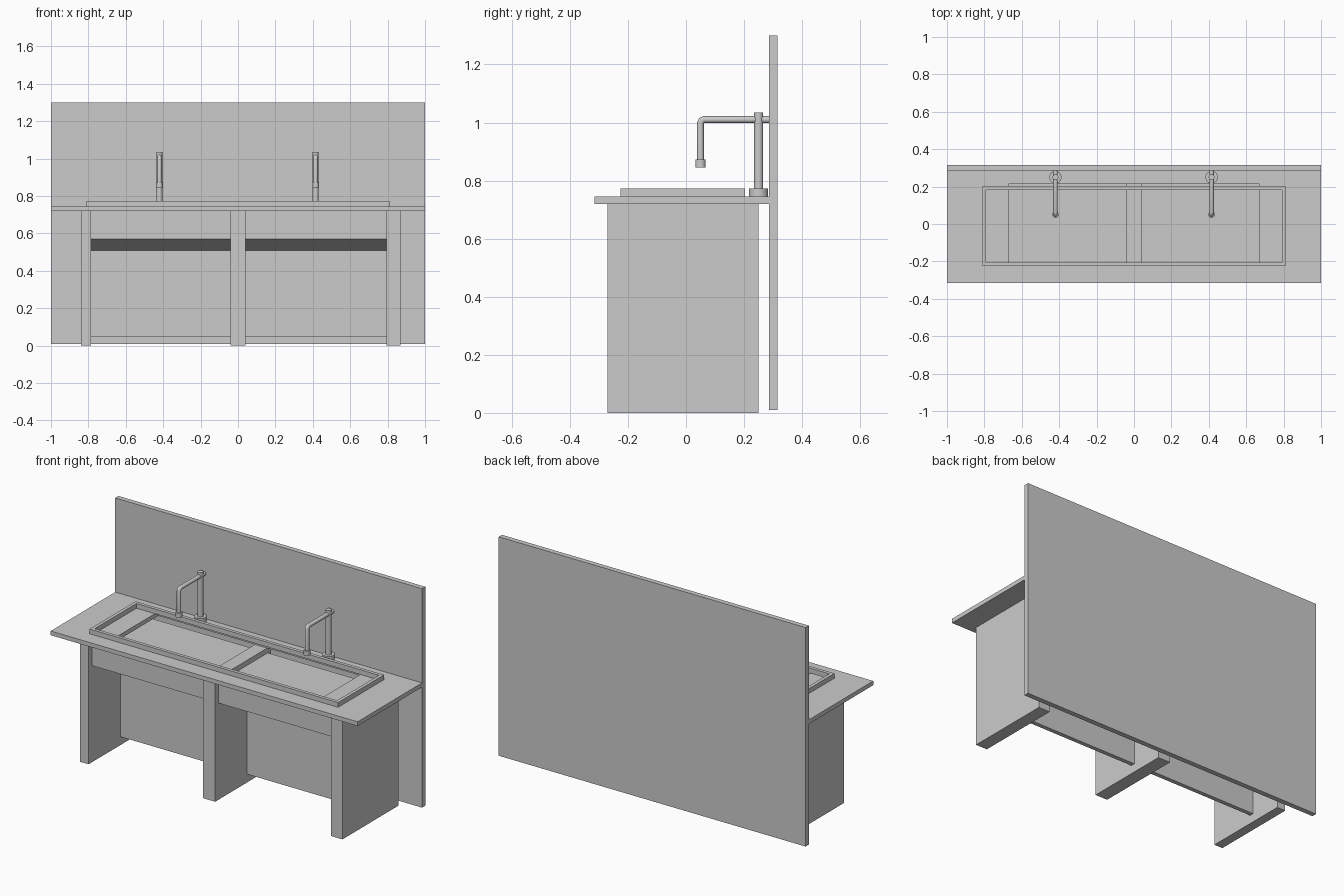
import bpy, bmesh, math
from mathutils import Vector

if "Cube" in bpy.data.objects:
    bpy.data.objects.remove(bpy.data.objects["Cube"])


def finish(name, bm):
    bmesh.ops.recalc_face_normals(bm, faces=bm.faces)
    me = bpy.data.meshes.new(name)
    bm.to_mesh(me)
    bm.free()
    ob = bpy.data.objects.new(name, me)
    bpy.context.collection.objects.link(ob)
    return ob


def box(name, x0, x1, y0, y1, z0, z1):
    bm = bmesh.new()
    bmesh.ops.create_cube(bm, size=1)
    for v in bm.verts:
        v.co = ((x0 + x1) / 2 + v.co.x * (x1 - x0),
                (y0 + y1) / 2 + v.co.y * (y1 - y0),
                (z0 + z1) / 2 + v.co.z * (z1 - z0))
    return finish(name, bm)


def frame(name, outer, inner, z0, z1):
    """Rectangular slab with a rectangular opening; rects are x0, x1, y0, y1."""
    bm = bmesh.new()
    loops = []
    for x0, x1, y0, y1 in (outer, inner):
        loops.append([bm.verts.new((x, y, z0)) for x, y in
                      ((x0, y0), (x1, y0), (x1, y1), (x0, y1))])
    for i in range(4):
        j = (i + 1) % 4
        bm.faces.new((loops[0][i], loops[0][j], loops[1][j], loops[1][i]))
    ext = bmesh.ops.extrude_face_region(bm, geom=bm.faces[:], use_keep_orig=True)
    for g in ext["geom"]:
        if isinstance(g, bmesh.types.BMVert):
            g.co.z = z1
    return finish(name, bm)


def prism(name, profile, x0, x1):
    """Extrude a (y, z) profile along x."""
    bm = bmesh.new()
    face = bm.faces.new([bm.verts.new((x0, y, z)) for y, z in profile])
    ext = bmesh.ops.extrude_face_region(bm, geom=[face], use_keep_orig=True)
    for g in ext["geom"]:
        if isinstance(g, bmesh.types.BMVert):
            g.co.x = x1
    return finish(name, bm)


def rod(name, a, b, r):
    a, b = Vector(a), Vector(b)
    d = b - a
    bpy.ops.mesh.primitive_cylinder_add(vertices=24, radius=r, depth=d.length,
                                        location=(a + b) / 2)
    ob = bpy.context.object
    ob.name = name
    ob.rotation_euler = d.to_track_quat('Z', 'Y').to_euler()
    bpy.ops.object.shade_smooth_by_angle(angle=math.radians(40))
    return ob


# Backsplash and countertop with trough opening
box("backsplash", -1, 1, 0.285, 0.315, 0.01, 1.30)
frame("countertop", (-1, 1, -0.315, 0.285), (-0.67, 0.67, -0.21, 0.215), 0.72, 0.745)

# Raised rim around the trough, and trough floor
frame("trough_rim", (-0.81, 0.81, -0.225, 0.203), (-0.79, 0.79, -0.205, 0.183), 0.745, 0.773)
box("trough_floor", -0.78, 0.78, -0.235, 0.22, 0.68, 0.69)

# Support legs
for name, x0, x1 in (("left_leg", -0.84, -0.785), ("middle_leg", -0.04, 0.04),
                     ("right_leg", 0.795, 0.87)):
    box(name, x0, x1, -0.27, 0.25, 0, 0.72)

# Front apron with sloped underside, and knee panels between the legs
for side, x0, x1 in (("left", -0.785, -0.04), ("right", 0.04, 0.795)):
    prism(side + "_apron", [(-0.24, 0.72), (-0.24, 0.57), (0.03, 0.51),
                            (0.03, 0.52), (-0.23, 0.58), (-0.23, 0.72)], x0, x1)
    box(side + "_knee_panel", x0, x1, 0.025, 0.05, 0.05, 0.51)

# Faucets
for side, x in (("left", -0.42), ("right", 0.415)):
    n = side + "_faucet_"
    rod(n + "base", (x, 0.25, 0.745), (x, 0.25, 0.773), 0.033)
    rod(n + "post", (x, 0.25, 0.77), (x, 0.25, 1.035), 0.016)
    rod(n + "knob", (x, 0.25, 1.01), (x, 0.286, 1.01), 0.012)
    # Arm and spout as one swept tube
    cu = bpy.data.curves.new(n + "arm", 'CURVE')
    cu.dimensions = '3D'
    cu.bevel_depth = 0.012
    cu.bevel_resolution = 4
    cu.use_fill_caps = True
    sp = cu.splines.new('POLY')
    path = [(0.25, 1.01), (0.062, 1.01), (0.0535, 1.0065), (0.05, 0.998), (0.05, 0.87)]
    sp.points.add(len(path) - 1)
    for p, (y, z) in zip(sp.points, path):
        p.co = (x, y, z, 1)
    bpy.context.collection.objects.link(bpy.data.objects.new(n + "arm", cu))
    rod(n + "nozzle", (x, 0.05, 0.845), (x, 0.05, 0.873), 0.018)
